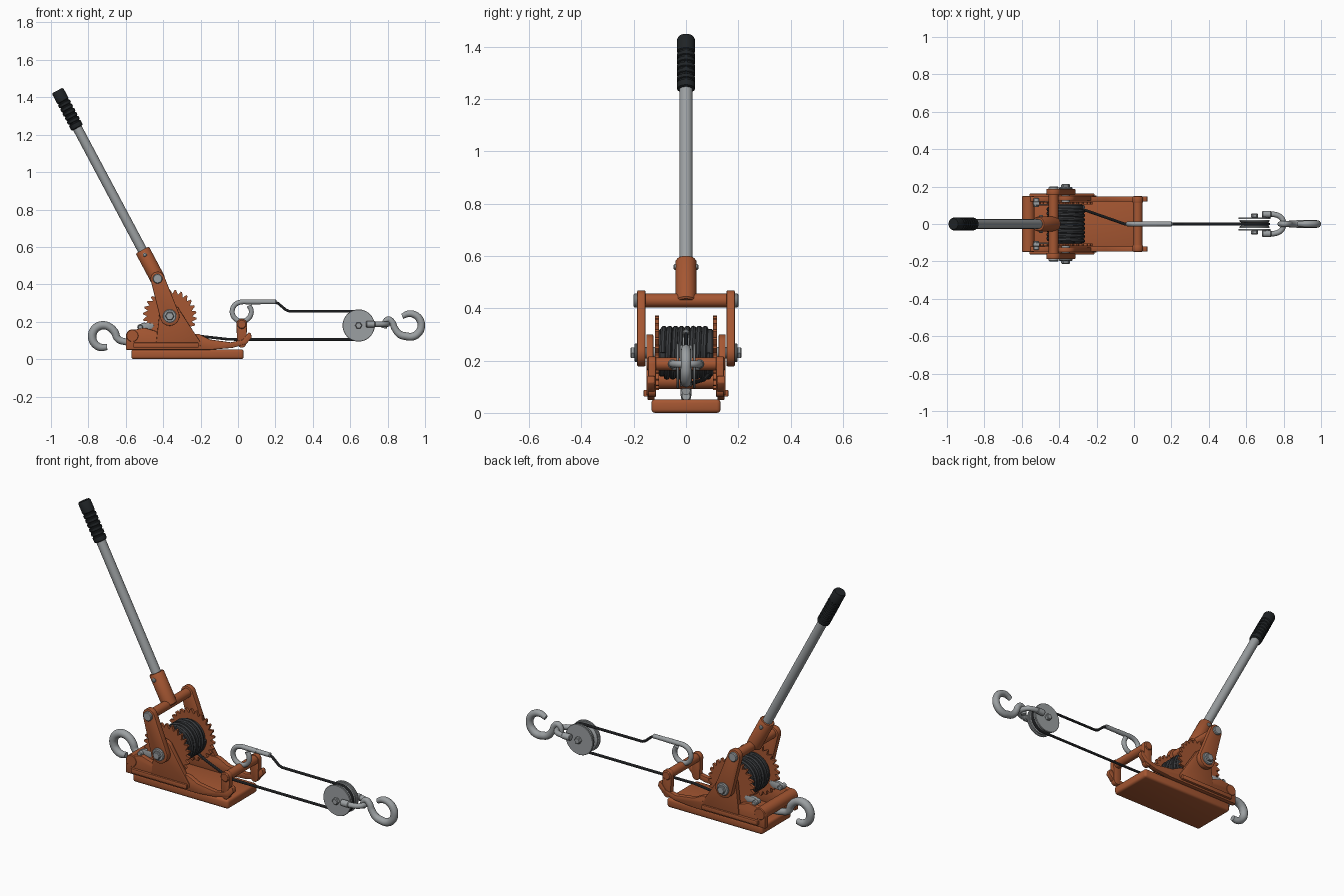
import bpy, bmesh
from math import sin, cos, pi, atan2, radians
from mathutils import Vector

if "Cube" in bpy.data.objects:
    bpy.data.objects.remove(bpy.data.objects["Cube"])


def material(name, rgb):
    m = bpy.data.materials.new(name)
    m.diffuse_color = (*rgb, 1)
    m.use_nodes = True
    m.node_tree.nodes["Principled BSDF"].inputs["Base Color"].default_value = m.diffuse_color
    return m


ORANGE = material("orange_paint", (0.38, 0.095, 0.032))
STEEL = material("steel", (0.33, 0.35, 0.36))
DARK = material("dark_cable", (0.04, 0.043, 0.047))
RUBBER = material("black_rubber", (0.014, 0.017, 0.019))


def finish(ob, mat, bevel=0.0, segs=2):
    ob.data.materials.clear()
    ob.data.materials.append(mat)
    bpy.ops.object.select_all(action='DESELECT')
    bpy.context.view_layer.objects.active = ob
    ob.select_set(True)
    if bevel:
        b = ob.modifiers.new("bevel", 'BEVEL')
        b.width, b.segments, b.limit_method = bevel, segs, 'ANGLE'
        b.angle_limit = radians(40)
        bpy.ops.object.modifier_apply(modifier=b.name)
    bpy.ops.object.shade_smooth_by_angle(angle=radians(35))
    return ob


def mesh_object(name, bm, mat, bevel=0.0, segs=2):
    bmesh.ops.recalc_face_normals(bm, faces=bm.faces[:])
    me = bpy.data.meshes.new(name)
    bm.to_mesh(me)
    bm.free()
    ob = bpy.data.objects.new(name, me)
    bpy.context.collection.objects.link(ob)
    return finish(ob, mat, bevel, segs)


def prism(name, pts, y0, y1, mat, bevel=0.004):
    """Extrude an x-z outline from y0 to y1."""
    bm = bmesh.new()
    f = bm.faces.new([bm.verts.new((x, y0, z)) for x, z in pts])
    r = bmesh.ops.extrude_face_region(bm, geom=[f])
    vs = [v for v in r['geom'] if isinstance(v, bmesh.types.BMVert)]
    bmesh.ops.translate(bm, verts=vs, vec=(0, y1 - y0, 0))
    return mesh_object(name, bm, mat, bevel)


def lathe(name, p, q, profile, mat, n=32):
    """Revolve (distance, radius) pairs about the line from p towards q."""
    p, q = Vector(p), Vector(q)
    rot = (q - p).to_track_quat('Z', 'Y')
    bm = bmesh.new()
    rings = [[bm.verts.new(p + rot @ Vector((r * cos(2 * pi * i / n), r * sin(2 * pi * i / n), d)))
              for i in range(n)] for d, r in profile]
    for a, b in zip(rings, rings[1:]):
        for i in range(n):
            bm.faces.new((a[i], a[(i + 1) % n], b[(i + 1) % n], b[i]))
    bm.faces.new(rings[0])
    bm.faces.new(rings[-1])
    return mesh_object(name, bm, mat)


def rod(name, p, q, r, mat, n=32, c=0.004):
    h = (Vector(q) - Vector(p)).length
    return lathe(name, p, q, [(0, r - c), (c, r), (h - c, r), (h, r - c)], mat, n)


def tube(name, pts, r, mat, smooth=True, res=4, taper=()):
    """Sweep a round section along points."""
    cu = bpy.data.curves.new(name, 'CURVE')
    cu.dimensions, cu.bevel_depth, cu.bevel_resolution = '3D', r, res
    cu.use_fill_caps, cu.resolution_u = True, 8
    sp = cu.splines.new('BEZIER' if smooth else 'POLY')
    ps = sp.bezier_points if smooth else sp.points
    ps.add(len(pts) - 1)
    for i, (b, p) in enumerate(zip(ps, pts)):
        b.co = p if smooth else (*p, 1)
        b.radius = taper[i] if taper else 1
        if smooth:
            b.handle_left_type = b.handle_right_type = 'AUTO'
    ob = bpy.data.objects.new(name, cu)
    bpy.context.collection.objects.link(ob)
    bpy.ops.object.select_all(action='DESELECT')
    bpy.context.view_layer.objects.active = ob
    ob.select_set(True)
    bpy.ops.object.convert(target='MESH')
    return finish(bpy.context.object, mat)


def arc(cx, cz, r, a0, a1, n=12):
    return [(cx + r * cos(radians(a0 + (a1 - a0) * i / n)),
             cz + r * sin(radians(a0 + (a1 - a0) * i / n))) for i in range(n + 1)]


def link(a, b, ra, rb):
    t = atan2(b[1] - a[1], b[0] - a[0]) * 180 / pi
    return arc(*b, rb, t - 90, t + 90) + arc(*a, ra, t + 90, t + 270)


AX, AZ = -0.365, 0.23        # drum axle
PX, PZ = -0.43, 0.43         # handle yoke pin

# base pan
bpy.ops.mesh.primitive_cube_add(size=1, location=(-0.27, 0, 0.029))
pan = bpy.context.object
pan.name = "base_pan"
pan.scale = (0.6, 0.265, 0.052)
pan.location.z = 0.026
bpy.ops.object.transform_apply(location=False, rotation=False, scale=True)
finish(pan, ORANGE, 0.014, 3)

# frame, gears and yoke, repeated on both sides
RAIL = [(-0.60, 0.05), (-0.60, 0.13), (-0.565, 0.155), (-0.50, 0.168), (-0.44, 0.15), (-0.42, 0.135),
        (-0.21, 0.135), (-0.15, 0.105), (-0.04, 0.09), (0.025, 0.103), (0.055, 0.142), (0.068, 0.14),
        (0.074, 0.115), (0.045, 0.082), (-0.03, 0.06), (-0.15, 0.05)]
UPRIGHT = [(-0.44, 0.07)] + arc(AX, 0.245, 0.055, 180, 20) + [(-0.20, 0.09), (-0.20, 0.07)]
TEETH = 26
GEAR = []
for i in range(TEETH):
    for f, r in ((0, 0.122), (0.5, 0.143), (0.75, 0.143), (0.95, 0.122)):
        a = 2 * pi * (i + f) / TEETH
        GEAR.append((AX + r * cos(a), AZ + r * sin(a)))

for s, side in ((-1, "front"), (1, "back")):
    def plate(name, pts, y0, y1, mat=ORANGE, b=0.004):
        prism(f"{name}_{side}", pts, s * y0, s * y1, mat, b)

    def pin(name, x, z, y0, y1, r, mat=STEEL, n=24):
        rod(f"{name}_{side}", (x, s * y0, z), (x, s * y1, z), r, mat, n)

    plate("side_rail", RAIL, 0.12, 0.148)
    plate("rail_doubler", [(-0.56, 0.062), (-0.56, 0.088), (-0.21, 0.088), (-0.21, 0.062)], 0.14, 0.162)
    plate("drum_bracket", UPRIGHT, 0.125, 0.152)
    plate("anchor_post", link((0.02, 0.085), (0.02, 0.187), 0.024, 0.029), 0.115, 0.145)
    plate("ratchet_gear", GEAR, 0.103, 0.118, b=0)
    plate("yoke_arm", link((AX, AZ), (PX, PZ), 0.052, 0.038), 0.155, 0.187)
    pin("axle_washer", AX, AZ, 0.185, 0.197, 0.036)
    pin("axle_nut", AX, AZ, 0.195, 0.213, 0.024, n=6)
    pin("yoke_pin", PX, PZ, 0.18, 0.2, 0.026)
    # pawl and its pivot
    plate("pawl", [(-0.54, 0.165), (-0.535, 0.183), (-0.505, 0.195), (-0.455, 0.192),
                   (-0.448, 0.175), (-0.47, 0.155), (-0.51, 0.15)], 0.1, 0.12, STEEL)
    pin("pawl_pivot", -0.522, 0.17, 0.09, 0.14, 0.014)

# cross bars
rod("rear_cross_bar", (-0.565, -0.15, 0.125), (-0.565, 0.15, 0.125), 0.034, ORANGE)
rod("anchor_bar", (0.02, -0.15, 0.187), (0.02, 0.15, 0.187), 0.025, ORANGE)
rod("yoke_bar", (PX, -0.17, PZ), (PX, 0.17, PZ), 0.026, ORANGE)
rod("axle", (AX, -0.19, AZ), (AX, 0.19, AZ), 0.022, STEEL)

# drum with wound cable
rod("drum", (AX, -0.104, AZ), (AX, 0.104, AZ), 0.09, DARK, 40)
TURNS, STEP = 8, 32
tube("wound_cable", [(AX + 0.091 * cos(2 * pi * i / STEP), -0.09 + 0.18 * i / (TURNS * STEP),
                      AZ + 0.091 * sin(2 * pi * i / STEP)) for i in range(TURNS * STEP + 1)],
     0.0125, DARK, False, 2)

# handle
D = Vector((-0.47, 0, 0.883)).normalized()
H0 = Vector((PX, 0, PZ))
at = lambda d: H0 + D * d
lathe("handle_socket", at(-0.01), at(1), [(0, 0.034), (0.006, 0.04), (0.178, 0.04), (0.184, 0.036)], ORANGE)
b = at(0.145)
rod("socket_pin", b + Vector((0, -0.048, 0)), b + Vector((0, 0.048, 0)), 0.011, STEEL, 16)
rod("handle_tube", at(0.15), at(0.98), 0.0255, STEEL)
grip = [(0, 0.027), (0.004, 0.034)]
for i in range(6):
    d = 0.014 + i * 0.025
    grip += [(d, 0.035), (d + 0.014, 0.035), (d + 0.017, 0.030), (d + 0.022, 0.030)]
grip += [(0.165, 0.034), (0.218, 0.034), (0.227, 0.029)]
lathe("handle_grip", at(0.913), at(2), grip, RUBBER)

# rear hook
flat = lambda pts: [(x, 0, z) for x, z in pts]
tube("rear_hook", flat([(-0.555, 0.085), (-0.60, 0.092), (-0.642, 0.108), (-0.66, 0.145)]
                       + arc(-0.72, 0.121, 0.06, 55, 290, 7)),
     0.021, STEEL, res=6, taper=[0.8, 0.85, 0.9, 1, 1, 1.05, 1.1, 1.1, 1.05, 1, 0.95, 0.75])

# cable end hook over the anchor bar
tube("cable_end_hook", flat(arc(0.02, 0.254, 0.051, -325, -90, 8)[::-1] and
                            arc(0.02, 0.254, 0.051, 385, 100, 9)[:-1] and
                            arc(0.02, 0.254, 0.051, 400, 100, 9) + [(0.06, 0.306), (0.12, 0.306)])
     , 0.0135, STEEL, res=5)
rod("cable_ferrule", (0.05, 0, 0.306), (0.205, 0, 0.306), 0.0125, STEEL, 20)

# running cable: ferrule, around the pulley, back to the drum
GX, GZ = 0.645, 0.18
tube("running_cable", flat([(0.19, 0.306), (0.215, 0.298), (0.255, 0.264), (0.275, 0.256)]
                           + arc(GX, GZ, 0.075, 90, -90, 20) + [(0.0, 0.105), (-0.05, 0.106)])
     + [(-0.25, 0.07, 0.128), (-0.31, 0.085, 0.145)], 0.0075, DARK, False, 3)

# pulley block
lathe("pulley_sheave", (GX, -0.022, GZ), (GX, 1, GZ),
      [(0, 0.08), (0.008, 0.08), (0.017, 0.066), (0.027, 0.066), (0.036, 0.08), (0.044, 0.08)], STEEL, 40)
for s, side in ((-1, "front"), (1, "back")):
    rod(f"pulley_cheek_{side}", (GX, s * 0.026, GZ), (GX, s * 0.036, GZ), 0.086, STEEL, 48, 0.002)
    rod(f"pulley_nut_{side}", (GX, s * 0.034, GZ), (GX, s * 0.056, GZ), 0.019, STEEL, 6)
    rod(f"shackle_end_{side}", (0.685, s * 0.052, 0.187), (0.735, s * 0.052, 0.187), 0.018, STEEL, 20)
    rod(f"shackle_foot_{side}", (0.697, s * 0.03, 0.187), (0.697, s * 0.055, 0.187), 0.012, STEEL, 16)
half = [(0.715, 0.052), (0.755, 0.05), (0.785, 0.036), (0.797, 0.016)]
tube("shackle", [(x, -y, 0.187) for x, y in half] + [(x, y, 0.187) for x, y in half[::-1]],
     0.0145, STEEL, res=5)

# front hook with its bend through the shackle
tube("front_hook", flat([(0.782, 0.165), (0.785, 0.195), (0.802, 0.212), (0.822, 0.2), (0.838, 0.165),
                         (0.866, 0.132)] + arc(0.918, 0.181, 0.062, 250, 490, 7)),
     0.02, STEEL, res=6, taper=[0.7, 0.75, 0.8, 0.85, 0.9, 1, 1.05, 1.05, 1.05, 1, 1, 0.95, 0.9, 0.7])
